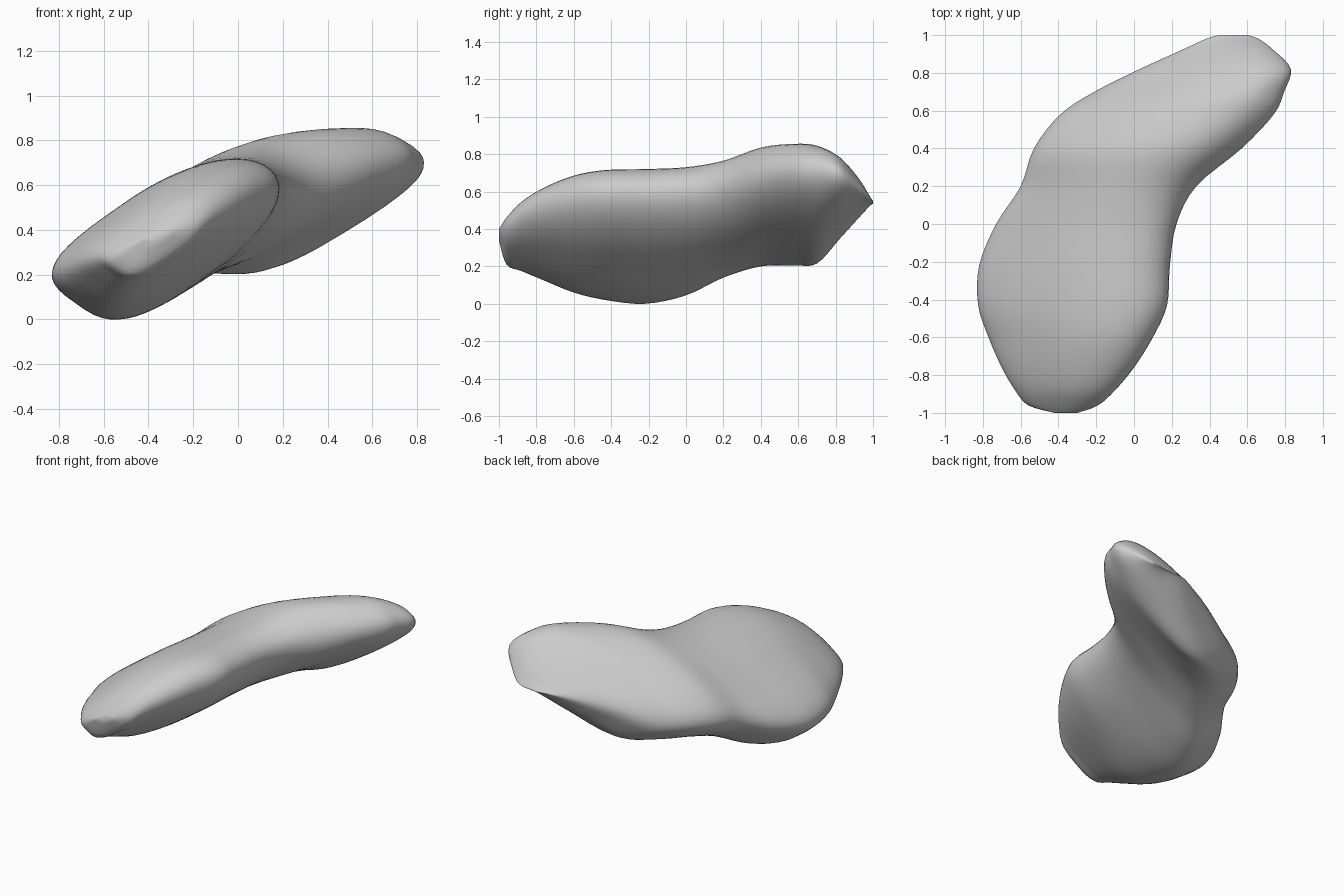
import bpy, bmesh
from math import cos, sin, pi, radians, exp

if "Cube" in bpy.data.objects:
    bpy.data.objects.remove(bpy.data.objects["Cube"])

# Stations along the body: y, left x, right x, bottom z, top z
STATIONS = [
    (-1.00, -0.42, -0.30, 0.34, 0.40),
    (-0.96, -0.56, -0.19, 0.21, 0.46),
    (-0.88, -0.63, -0.10, 0.175, 0.545),
    (-0.76, -0.70, 0.00, 0.125, 0.62),
    (-0.60, -0.77, 0.10, 0.06, 0.685),
    (-0.43, -0.825, 0.175, 0.02, 0.715),
    (-0.22, -0.82, 0.19, 0.00, 0.72),
    (0.00, -0.73, 0.225, 0.045, 0.73),
    (0.20, -0.60, 0.33, 0.14, 0.765),
    (0.40, -0.53, 0.57, 0.20, 0.835),
    (0.58, -0.39, 0.74, 0.205, 0.855),
    (0.70, -0.21, 0.795, 0.215, 0.845),
    (0.82, 0.03, 0.83, 0.345, 0.785),
    (0.92, 0.25, 0.74, 0.455, 0.675),
    (0.98, 0.38, 0.66, 0.52, 0.58),
    (1.00, 0.45, 0.60, 0.535, 0.55),
]
SIDES, STEPS = 48, 4


def blend(a, b, c, d, t):
    """Catmull-Rom step between b and c."""
    return [0.5 * (2 * q + (r - p) * t + (2 * p - 5 * q + 4 * r - s) * t * t
                   + (3 * q - p - 3 * r + s) * t ** 3) for p, q, r, s in zip(a, b, c, d)]


def soft(v, power):
    return (1 if v >= 0 else -1) * abs(v) ** power


def section(y, x0, x1, z0, z1):
    """Leaning oval filling the given box; its lower left end is blunt."""
    lean = radians(51 + 6 * exp(-((y - 0.3) / 0.25) ** 2))
    front = max(0.0, min(1.0, (0.4 - y) / 0.4))
    back = max(0.0, min(1.0, (y - 0.35) / 0.3))
    left = 0.84 - 0.26 * front - 0.2 * back
    right = 0.84 + 0.1 * front
    pts = []
    for i in range(SIDES):
        s = 2 * pi * (i + 0.5) / SIDES
        power = left if cos(s) < 0 else right
        u = soft(cos(s), power) * cos(lean / 2)
        v = soft(sin(s), power) * sin(lean / 2)
        pts.append((u - v, u + v))
    lo, hi = min(p[0] for p in pts), max(p[0] for p in pts)
    lz, hz = min(p[1] for p in pts), max(p[1] for p in pts)
    return [(x0 + (x1 - x0) * (x - lo) / (hi - lo), y,
             z0 + (z1 - z0) * (z - lz) / (hz - lz)) for x, z in pts]


# Smoothly interpolated stations
rows, n = [], len(STATIONS)
for i in range(n - 1):
    quad = [STATIONS[max(0, min(n - 1, i + k))] for k in (-1, 0, 1, 2)]
    rows += [blend(*quad, k / STEPS) for k in range(STEPS)]
rows.append(STATIONS[-1])

# Loft the body and cap both tips
bm = bmesh.new()
rings = [[bm.verts.new(p) for p in section(*row)] for row in rows]
for r, q in zip(rings, rings[1:]):
    for i in range(SIDES):
        j = (i + 1) % SIDES
        bm.faces.new((r[i], r[j], q[j], q[i]))
bm.faces.new(rings[0])
bm.faces.new(rings[-1])
low = min(v.co.z for v in bm.verts)
bmesh.ops.translate(bm, verts=bm.verts, vec=(0, 0, -low))
bmesh.ops.recalc_face_normals(bm, faces=bm.faces)

mesh = bpy.data.meshes.new("bean_body")
bm.to_mesh(mesh)
bm.free()
body = bpy.data.objects.new("bean_body", mesh)
bpy.context.collection.objects.link(body)
bpy.context.view_layer.objects.active = body
body.select_set(True)
bpy.ops.object.shade_smooth_by_angle(angle=radians(50))
